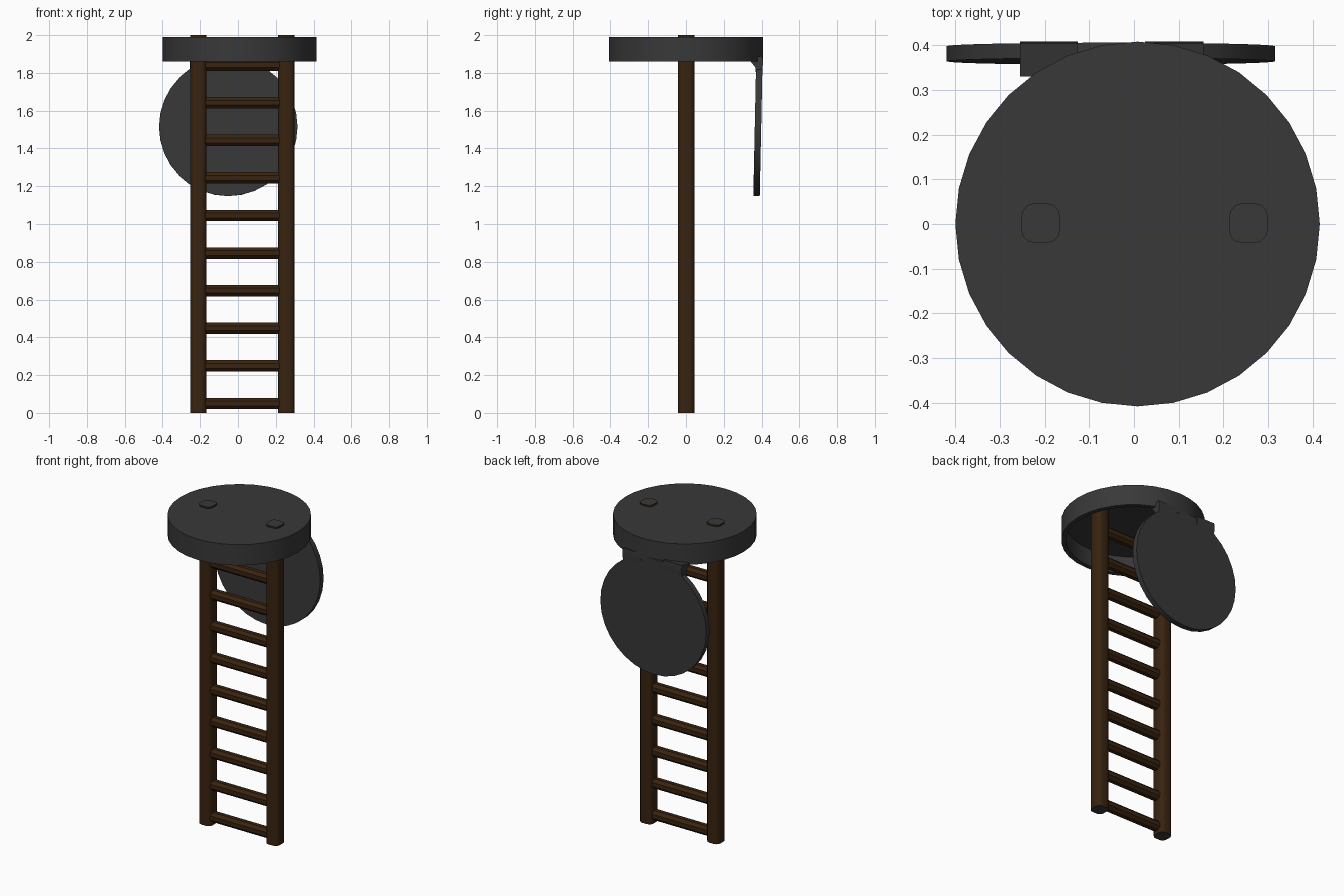
import bpy, bmesh, math
from mathutils import Matrix

if "Cube" in bpy.data.objects:
    bpy.data.objects.remove(bpy.data.objects["Cube"])


def material(name, color):
    m = bpy.data.materials.new(name)
    m.diffuse_color = (*color, 1)
    m.use_nodes = True
    m.node_tree.nodes["Principled BSDF"].inputs["Base Color"].default_value = m.diffuse_color
    return m


wood = material("dark_wood", (0.040, 0.017, 0.005))
metal = material("dark_metal", (0.04, 0.04, 0.04))


def make(name, bm, *mats):
    bmesh.ops.recalc_face_normals(bm, faces=bm.faces)
    me = bpy.data.meshes.new(name)
    bm.to_mesh(me)
    bm.free()
    ob = bpy.data.objects.new(name, me)
    bpy.context.collection.objects.link(ob)
    for m in mats:
        me.materials.append(m)
    bpy.context.view_layer.objects.active = ob
    ob.select_set(True)
    bpy.ops.object.shade_smooth_by_angle(angle=math.radians(32))
    ob.select_set(False)
    return ob


def prism(profile, length, matrix):
    """Extrude a closed 2D profile along local z."""
    bm = bmesh.new()
    face = bm.faces.new([bm.verts.new((x, y, 0)) for x, y in profile])
    ext = bmesh.ops.extrude_face_region(bm, geom=[face], use_keep_orig=True)
    verts = [v for v in ext["geom"] if isinstance(v, bmesh.types.BMVert)]
    bmesh.ops.translate(bm, verts=verts, vec=(0, 0, length))
    bm.transform(matrix)
    return bm


def rounded_rect(w, d, r, steps):
    pts = []
    for q, (sx, sy) in enumerate([(1, 1), (-1, 1), (-1, -1), (1, -1)]):
        for i in range(steps + 1):
            a = math.pi / 2 * (q + i / steps)
            pts.append((sx * (w / 2 - r) + r * math.cos(a),
                        sy * (d / 2 - r) + r * math.sin(a)))
    return pts


# side rails with grey end faces
for side, x in (("left", -0.209), ("right", 0.256)):
    bm = prism(rounded_rect(0.086, 0.088, 0.028, 3), 2.0, Matrix.Translation((x, 0.002, 0)))
    bm.normal_update()
    for f in bm.faces:
        if abs(f.normal.z) > 0.9:
            f.material_index = 1
    make("rail_" + side, bm, wood, metal)

# rungs
for i in range(10):
    m = Matrix.Translation((-0.18, 0, 0.05 + i * 0.199)) @ Matrix.Rotation(math.pi / 2, 4, 'Y')
    make(f"rung_{i + 1}", prism(rounded_rect(0.06, 0.06, 0.017, 1), 0.41, m), wood)

# hatch collar: hollow drum, closed on top, open below
bm = bmesh.new()
outline = [(0, 1.99), (0.408, 1.99), (0.408, 1.86), (0.38, 1.86), (0.38, 1.97), (0, 1.97)]
vs = [bm.verts.new((r, 0, z)) for r, z in outline]
es = [bm.edges.new(p) for p in zip(vs, vs[1:])]
bmesh.ops.spin(bm, geom=vs + es, cent=(0, 0, 0), axis=(0, 0, 1),
               angle=2 * math.pi, steps=32, use_merge=True)
bmesh.ops.remove_doubles(bm, verts=bm.verts, dist=1e-4)
bm.transform(Matrix.Translation((0.008, 0, 0)))
make("hatch_collar", bm, metal)

# open lid hanging behind, slightly tilted
bm = bmesh.new()
bmesh.ops.create_cone(bm, cap_ends=True, segments=32, radius1=0.367, radius2=0.367, depth=0.034)
bm.transform(Matrix.Translation((-0.052, 0.381, 1.515)) @ Matrix.Rotation(math.radians(88.8), 4, 'X'))
make("hatch_lid", bm, metal)

# hinge brackets between collar and lid
bracket = [(0.33, 1.875), (0.368, 1.828), (0.37, 1.79), (0.398, 1.79), (0.408, 1.85), (0.405, 1.89)]
to_x = Matrix(((0, 0, 1, 0), (1, 0, 0, 0), (0, 1, 0, 0), (0, 0, 0, 1)))
for side, x in (("left", -0.255), ("right", 0.025)):
    make("hinge_" + side, prism(bracket, 0.13, Matrix.Translation((x, 0, 0)) @ to_x), metal)
